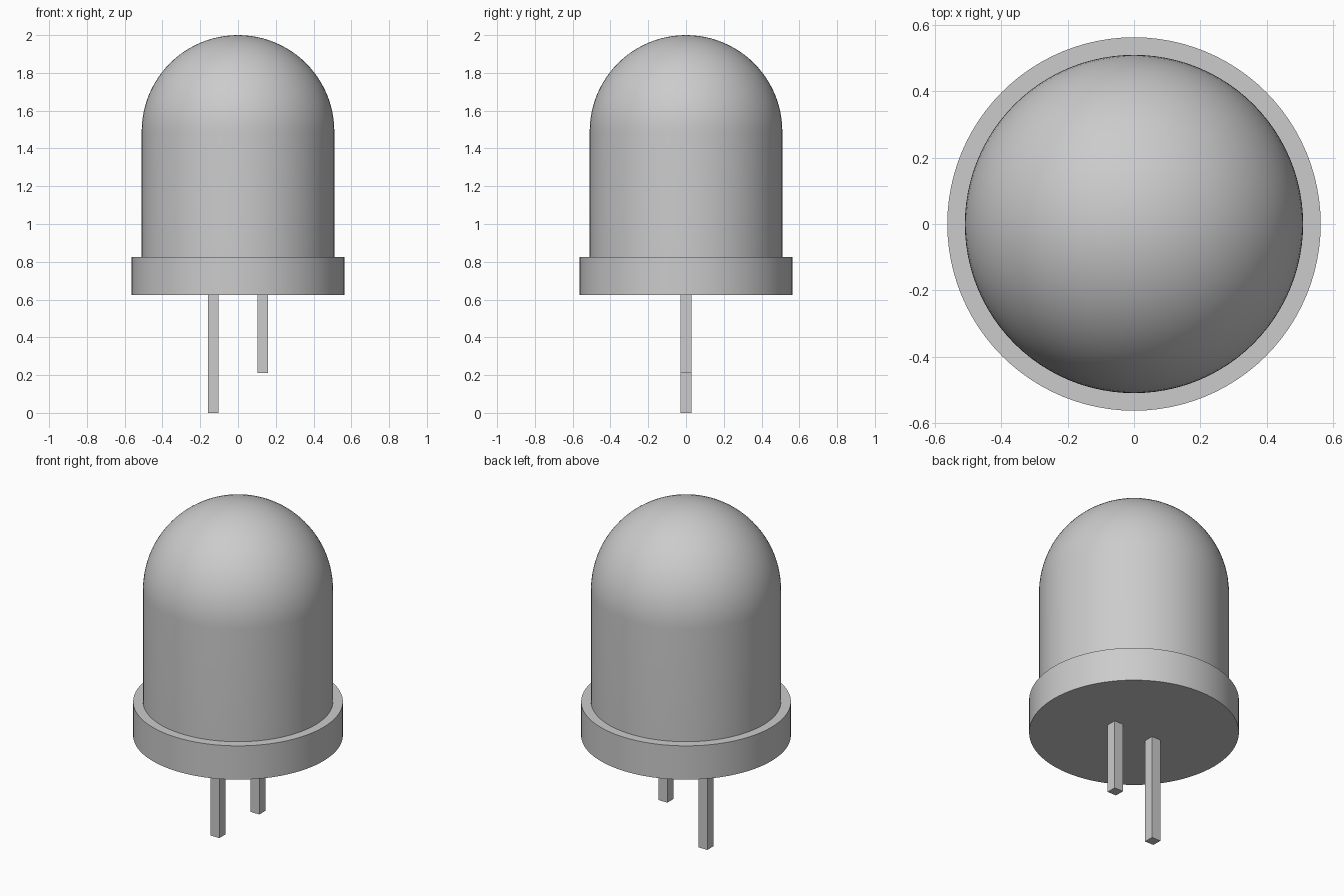
import bpy, bmesh
from math import sin, cos, pi, radians
from mathutils import Matrix

cube = bpy.data.objects.get("Cube")
if cube:
    bpy.data.objects.remove(cube, do_unlink=True)

LENS_R, FLANGE_R = 0.51, 0.563
FLANGE_BOTTOM, FLANGE_TOP, DOME_START = 0.625, 0.825, 1.49
LEG_X, LEG_WIDTH = 0.131, 0.058

grey = bpy.data.materials.new("plain grey")
grey.use_nodes = True
colour = (0.6, 0.6, 0.6, 1)
grey.diffuse_color = colour
grey.node_tree.nodes["Principled BSDF"].inputs["Base Color"].default_value = colour


def add_object(name, bm):
    bmesh.ops.recalc_face_normals(bm, faces=bm.faces)
    mesh = bpy.data.meshes.new(name)
    bm.to_mesh(mesh)
    bm.free()
    mesh.materials.append(grey)
    obj = bpy.data.objects.new(name, mesh)
    bpy.context.collection.objects.link(obj)
    return obj


def lathe(name, profile, steps=96):
    """Spin a (radius, height) profile around the z axis, with smooth sides."""
    bm = bmesh.new()
    verts = [bm.verts.new((r, 0, z)) for r, z in profile]
    edges = [bm.edges.new(pair) for pair in zip(verts, verts[1:])]
    bmesh.ops.spin(bm, geom=verts + edges, cent=(0, 0, 0), axis=(0, 0, 1),
                   angle=2 * pi, steps=steps)
    bmesh.ops.remove_doubles(bm, verts=bm.verts, dist=0.0001)
    obj = add_object(name, bm)
    bpy.ops.object.select_all(action='DESELECT')
    obj.select_set(True)
    bpy.context.view_layer.objects.active = obj
    bpy.ops.object.shade_smooth_by_angle(angle=radians(30))
    return obj


def leg(name, x, bottom):
    """Square pin reaching up to the underside of the flange."""
    height = FLANGE_BOTTOM - bottom
    bm = bmesh.new()
    bmesh.ops.create_cube(bm, size=1, matrix=Matrix.Translation((x, 0, bottom + height / 2))
                          @ Matrix.Diagonal((LEG_WIDTH, LEG_WIDTH, height, 1)))
    return add_object(name, bm)


# Lens: straight cylinder topped by a hemisphere
rings = 24
dome = [(LENS_R * cos(a), DOME_START + LENS_R * sin(a))
        for a in (pi / 2 * i / rings for i in range(rings))]
lathe("lens", [(0, FLANGE_TOP), (LENS_R, FLANGE_TOP)] + dome + [(0, DOME_START + LENS_R)])

# Flange: wide disc under the lens
lathe("flange", [(0, FLANGE_BOTTOM), (FLANGE_R, FLANGE_BOTTOM),
                 (FLANGE_R, FLANGE_TOP), (0, FLANGE_TOP)])

# Legs: a long and a short pin
leg("long_leg", -LEG_X, 0)
leg("short_leg", LEG_X, 0.21)
